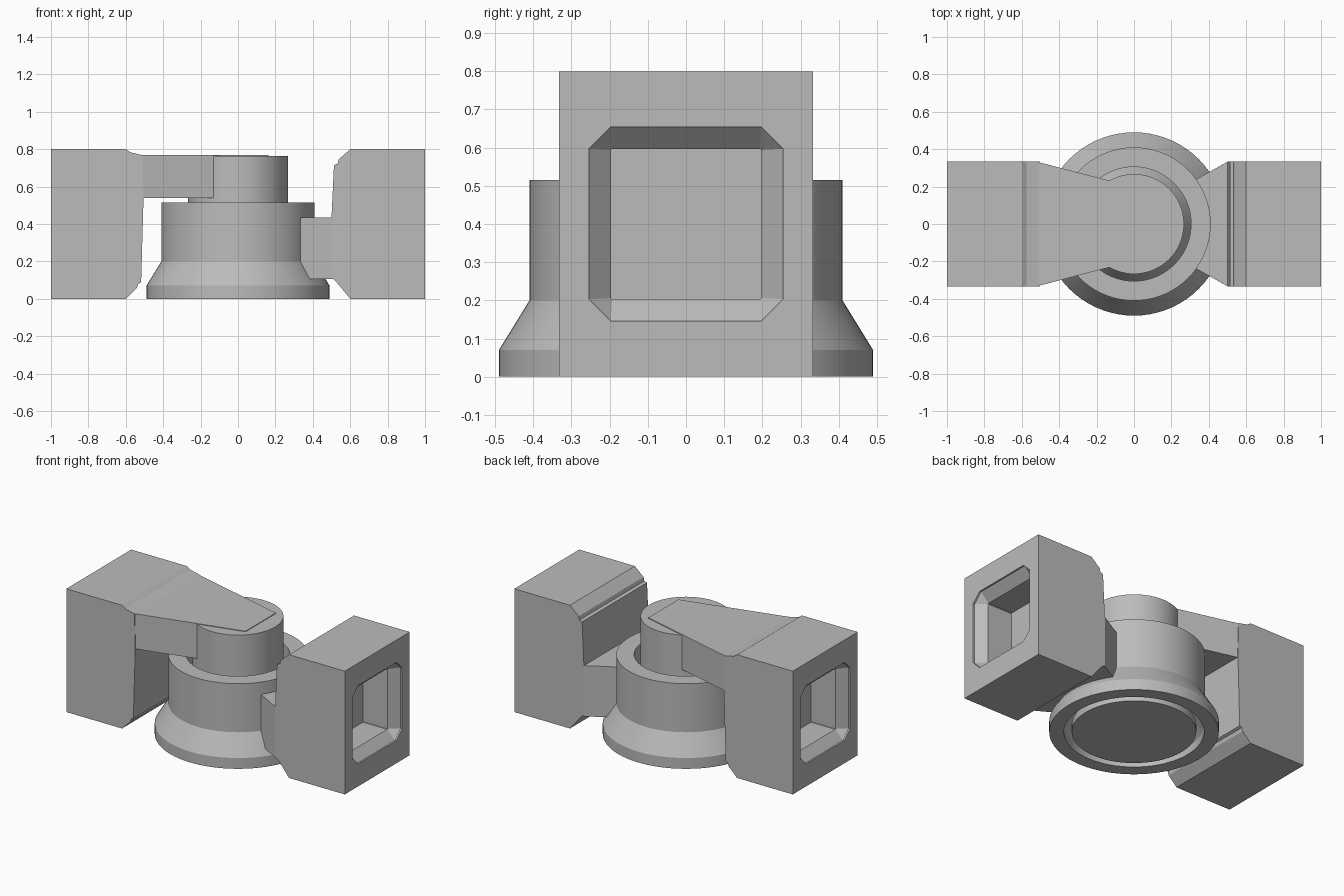
import bpy, bmesh, math

cube = bpy.data.objects.get("Cube")
if cube:
    bpy.data.objects.remove(cube, do_unlink=True)

# Single grey plastic
grey = bpy.data.materials.new("plain_grey")
grey.use_nodes = True
COLOUR = (0.5, 0.5, 0.5, 1)
grey.diffuse_color = COLOUR
grey.node_tree.nodes["Principled BSDF"].inputs["Base Color"].default_value = COLOUR


def finish(name, bm):
    bmesh.ops.recalc_face_normals(bm, faces=bm.faces)
    mesh = bpy.data.meshes.new(name)
    bm.to_mesh(mesh)
    bm.free()
    mesh.materials.append(grey)
    ob = bpy.data.objects.new(name, mesh)
    bpy.context.collection.objects.link(ob)
    return ob


def activate(ob):
    bpy.ops.object.select_all(action='DESELECT')
    ob.select_set(True)
    bpy.context.view_layer.objects.active = ob


def loft(name, rings):
    """Skin a list of equal-length point rings and cap both ends."""
    bm = bmesh.new()
    loops = [[bm.verts.new(p) for p in ring] for ring in rings]
    n = len(loops[0])
    for a, b in zip(loops, loops[1:]):
        for i in range(n):
            j = (i + 1) % n
            bm.faces.new((a[i], a[j], b[j], b[i]))
    bm.faces.new(loops[0])
    bm.faces.new(loops[-1])
    return finish(name, bm)


def revolve(name, profile, closed, steps=72):
    """Turn an (r, z) profile about the z axis."""
    bm = bmesh.new()
    vs = [bm.verts.new((r, 0, z)) for r, z in profile]
    pairs = list(zip(vs, vs[1:])) + ([(vs[-1], vs[0])] if closed else [])
    edges = [bm.edges.new(p) for p in pairs]
    bmesh.ops.spin(bm, geom=vs + edges, cent=(0, 0, 0), axis=(0, 0, 1),
                   angle=math.tau, steps=steps, use_merge=False)
    bmesh.ops.remove_doubles(bm, verts=bm.verts, dist=0.0001)
    ob = finish(name, bm)
    activate(ob)
    bpy.ops.object.shade_smooth_by_angle(angle=math.radians(25))
    return ob


HALF = 0.333


def end_block(name, side, profile):
    """Extruded block with a funnel-mouthed square pocket in its outer face."""
    block = loft(name, [[(side * x, y, z) for x, z in profile] for y in (-HALF, HALF)])

    def ring(x, a, b):
        corners = [(a, -b), (a, b), (b, a), (-b, a), (-a, b), (-a, -b), (-b, -a), (b, -a)]
        return [(side * x, y, 0.4 + z) for y, z in corners]

    cutter = loft("pocket_cutter", [ring(1.05, 0.254, 0.197), ring(0.99, 0.254, 0.197),
                                    ring(0.935, 0.197, 0.194), ring(0.76, 0.197, 0.194)])
    mod = block.modifiers.new("pocket", 'BOOLEAN')
    mod.operation = 'DIFFERENCE'
    mod.solver = 'EXACT'
    mod.object = cutter
    activate(block)
    bpy.ops.object.modifier_apply(modifier=mod.name)
    bpy.data.objects.remove(cutter, do_unlink=True)


# End blocks: profile in x and z, inner side stepped and chamfered
end_block("left_block", 1, [
    (1, 0), (0.6, 0), (0.53, 0.085), (0.51, 0.105), (0.5, 0.435), (0.513, 0.715),
    (0.532, 0.722), (0.538, 0.745), (0.6, 0.8), (1, 0.8)])
end_block("right_block", -1, [
    (1, 0), (0.6, 0), (0.54, 0.058), (0.534, 0.08), (0.518, 0.087), (0.505, 0.54),
    (0.51, 0.768), (0.575, 0.783), (0.6, 0.8), (1, 0.8)])

# Upper arm: tapers from the right block onto the pin
upper = [(-0.52, -HALF), (0.163, -0.155), (0.163, 0.155), (-0.52, HALF)]
loft("upper_arm", [[(x, y, z) for x, y in upper] for z in (0.54, 0.768)])

# Lower arm: tapers from the left block into the socket wall
arc = [math.radians(a) for a in range(-36, 37, 6)]
lower = [(0.53, HALF), (0.5, HALF)]
lower += [(0.39 * math.cos(a), 0.39 * math.sin(a)) for a in reversed(arc)]
lower += [(0.5, -HALF), (0.53, -HALF)]
loft("lower_arm", [[(x, y, z) for x, y in lower] for z in (0.106, 0.435)])

# Flared socket and the matching pin that turns inside it
revolve("socket", [(0.49, 0), (0.49, 0.07), (0.41, 0.2), (0.41, 0.515),
                   (0.305, 0.515), (0.305, 0.2), (0.405, 0.05), (0.405, 0)], True)
revolve("pin", [(0, 0), (0.36, 0), (0.36, 0.05), (0.267, 0.2), (0.267, 0.764), (0, 0.764)], False)
